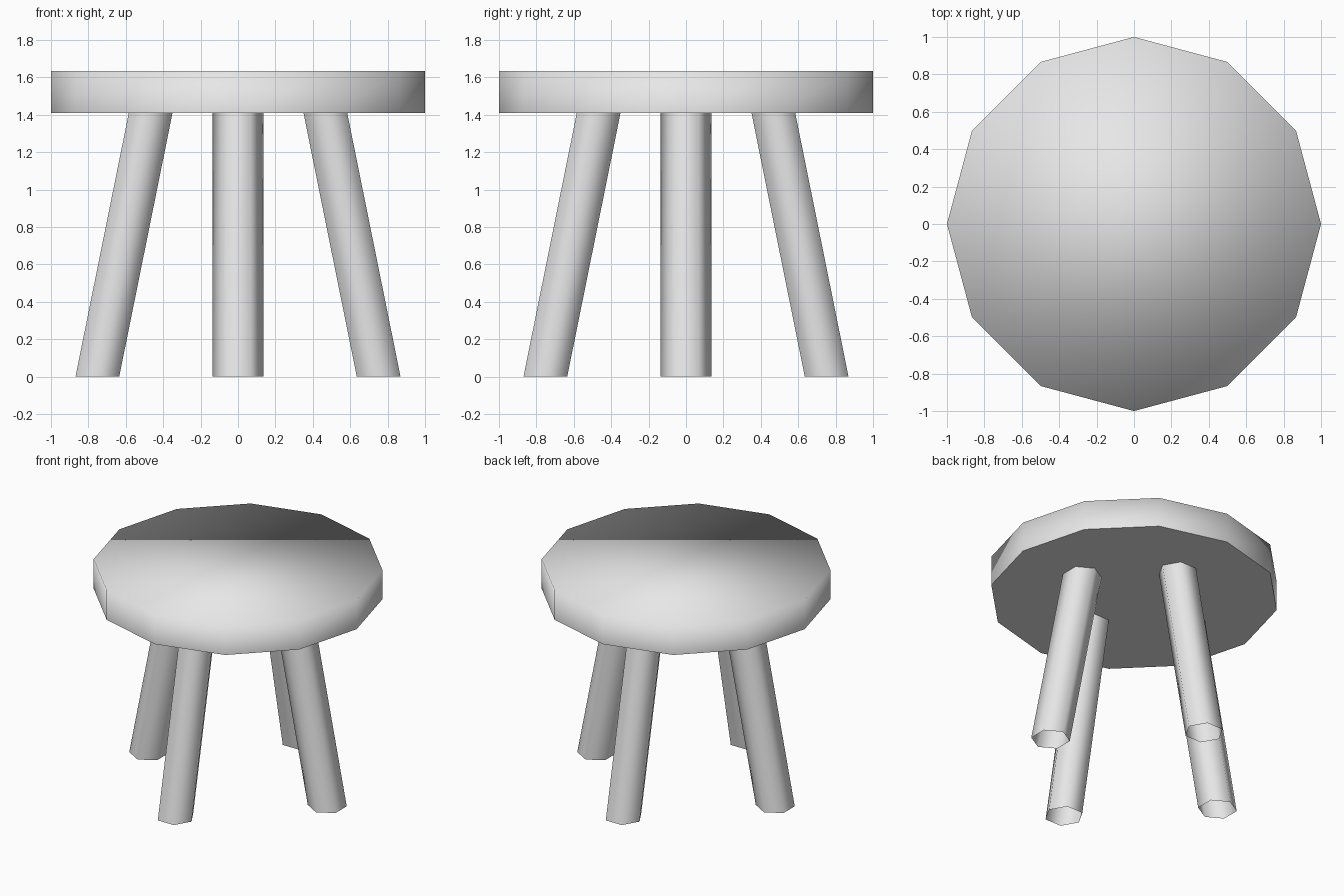
import bpy
import bmesh
from math import cos, sin, pi

cube = bpy.data.objects.get("Cube")
if cube:
    bpy.data.objects.remove(cube, do_unlink=True)

SEAT_BOTTOM, SEAT_TOP = 1.41, 1.635

# One plain grey for the whole stool
grey = bpy.data.materials.new("plain grey")
grey.use_nodes = True
colour = (0.8, 0.8, 0.8, 1)
grey.diffuse_color = colour
grey.node_tree.nodes["Principled BSDF"].inputs["Base Color"].default_value = colour


def ring(bm, sides, radius, x, y, z, turn=0.0):
    return [bm.verts.new((x + radius * cos(turn + 2 * pi * i / sides),
                          y + radius * sin(turn + 2 * pi * i / sides), z))
            for i in range(sides)]


def bridge(bm, low, high):
    n = len(low)
    for i in range(n):
        j = (i + 1) % n
        bm.faces.new((low[i], low[j], high[j], high[i])).smooth = True


def finish(bm, name):
    mesh = bpy.data.meshes.new(name)
    bm.to_mesh(mesh)
    bm.free()
    mesh.materials.append(grey)
    obj = bpy.data.objects.new(name, mesh)
    bpy.context.collection.objects.link(obj)
    return obj


# Seat: twelve-sided disc, softly shaded over the top, flat underneath
bm = bmesh.new()
low = ring(bm, 12, 1.0, 0, 0, SEAT_BOTTOM)
high = ring(bm, 12, 1.0, 0, 0, SEAT_TOP)
bridge(bm, low, high)
bm.faces.new(high).smooth = True
bm.faces.new(low[::-1]).smooth = False
for edge in bm.edges:
    if all(v in low for v in edge.verts):
        edge.smooth = False
finish(bm, "seat")

# Legs: four splayed open six-sided tubes, cut level at the floor
for k, side in enumerate(("left", "back", "right", "front")):
    angle = k * pi / 2
    dx, dy = cos(angle), sin(angle)
    bm = bmesh.new()
    turn = angle + pi / 2
    foot = ring(bm, 6, 0.135, 0.752 * dx, 0.752 * dy, 0, turn)
    head = ring(bm, 6, 0.135, 0.467 * dx, 0.467 * dy, SEAT_BOTTOM, turn)
    bridge(bm, foot, head)
    finish(bm, side + "_leg")
